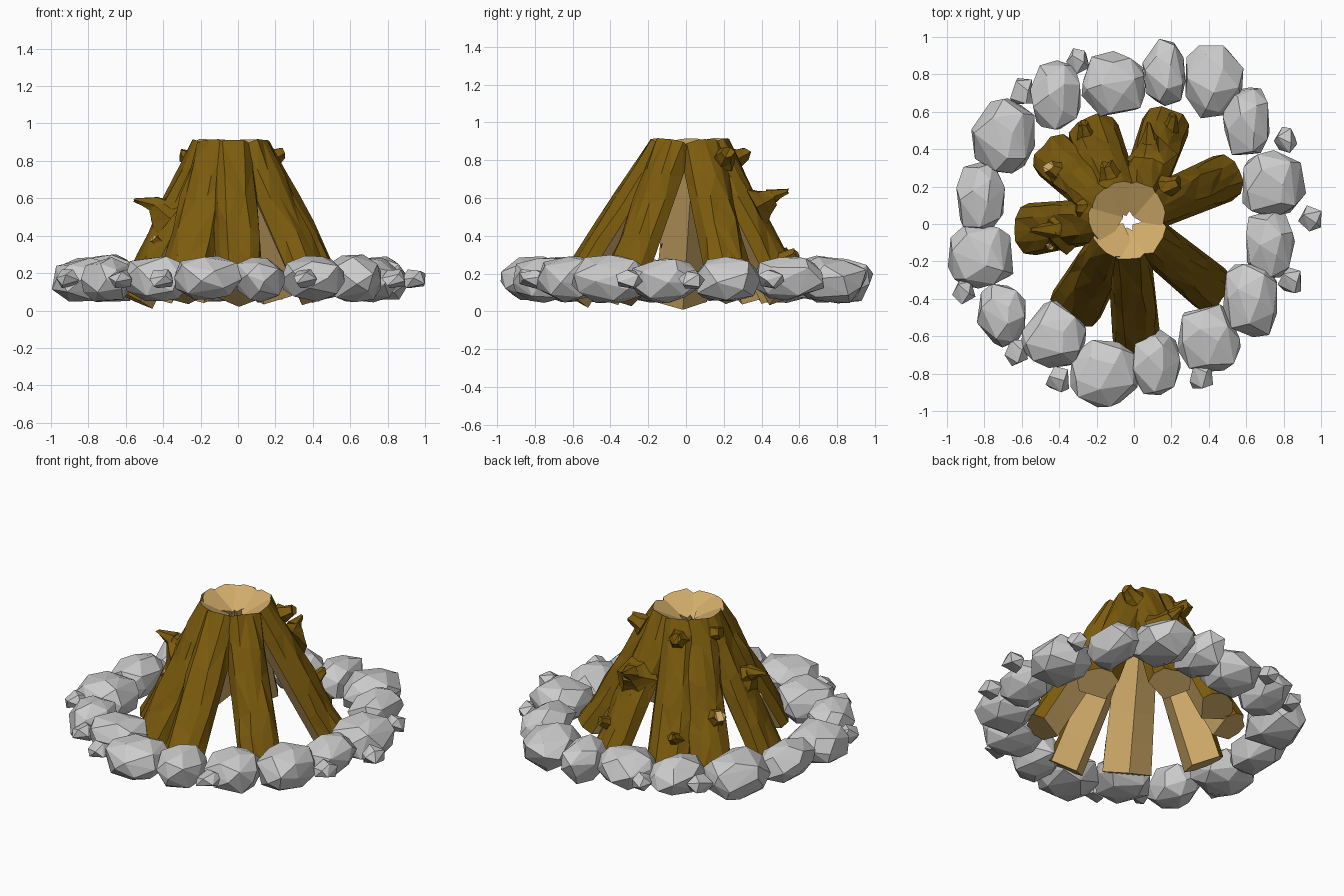
import bpy, bmesh, math, random
from mathutils import Vector, Matrix

if "Cube" in bpy.data.objects:
    bpy.data.objects.remove(bpy.data.objects["Cube"])

random.seed(7)


def material(name, rgb):
    m = bpy.data.materials.new(name)
    m.diffuse_color = (*rgb, 1)
    m.use_nodes = True
    m.node_tree.nodes["Principled BSDF"].inputs["Base Color"].default_value = m.diffuse_color
    return m


BARK = material("bark", (0.20, 0.105, 0.004))
WOOD = material("cut_wood", (0.65, 0.42, 0.145))


def finish(bm, name, mats=()):
    bmesh.ops.recalc_face_normals(bm, faces=bm.faces)
    me = bpy.data.meshes.new(name)
    bm.to_mesh(me)
    bm.free()
    for m in mats:
        me.materials.append(m)
    ob = bpy.data.objects.new(name, me)
    bpy.context.collection.objects.link(ob)
    return ob


# Stones: convex hulls of random points fitted to a given box
def stone(name, x, y, w, d, z0, z1, count):
    bm = bmesh.new()
    for i in range(count):
        h = 1 - 2 * (i + 0.5) / count
        a = i * 2.39996 + random.uniform(-0.3, 0.3)
        r = math.sqrt(1 - h * h)
        p = Vector((r * math.cos(a), r * math.sin(a), h))
        p /= max(abs(p.x), abs(p.y), abs(p.z)) ** .3    # slightly boxy boulder
        bm.verts.new(p * random.uniform(0.95, 1.05))
    bmesh.ops.rotate(bm, verts=bm.verts, matrix=Matrix.Rotation(random.uniform(-.4, .4), 3, 'X'))
    bmesh.ops.convex_hull(bm, input=bm.verts)
    loose = [v for v in bm.verts if not v.link_faces]
    bmesh.ops.delete(bm, geom=loose, context='VERTS')
    lo = [min(v.co[k] for v in bm.verts) for k in range(3)]
    hi = [max(v.co[k] for v in bm.verts) for k in range(3)]
    box = ((x - w / 2, x + w / 2), (y - d / 2, y + d / 2), (z0, z1))
    for v in bm.verts:
        for k in range(3):
            t = (v.co[k] - lo[k]) / (hi[k] - lo[k])
            v.co[k] = box[k][0] + t * (box[k][1] - box[k][0])
    return finish(bm, name)


# Ring of large stones: x, y, width, depth
big = [(-.11, .75, .34, .35), (.16, .81, .23, .36), (.43, .76, .31, .39), (.60, .55, .25, .36),
       (.75, .22, .34, .35), (.73, -.11, .26, .37), (.62, -.41, .29, .39), (.40, -.61, .34, .36),
       (.12, -.74, .26, .35), (-.16, -.80, .36, .36), (-.43, -.59, .35, .36), (-.71, -.49, .26, .34),
       (-.82, -.17, .35, .35), (-.82, .15, .26, .37), (-.70, .47, .34, .40), (-.42, .69, .27, .37)]
for i, (x, y, w, d) in enumerate(big):
    stone(f"ring_stone_{i + 1}", x, y, w, d, random.uniform(.04, .06), random.uniform(.28, .30), 24)

# Pebbles around the outside
pebbles = [(-.30, .87), (-.60, .71), (.81, .45), (.94, .03), (.83, -.30),
           (.36, -.81), (-.41, -.83), (-.63, -.69), (-.91, -.36)]
for i, (x, y) in enumerate(pebbles):
    stone(f"pebble_{i + 1}", x, y, .125, .14, .12, .22, 10)

# Split log section: across, and outward (0 = bark crown); the last point is the inner ridge
SECTION = [(-.13, -.11), (-.115, -.045), (-.06, -.005), (.0, .0), (.06, -.005),
           (.115, -.045), (.13, -.11), (.0, -.205)]
TOP_CENTRE = Vector((-.03, .02, .915))


def log(name, angle, bx, by, bz, fat):
    a = math.radians(angle)
    top = TOP_CENTRE + Vector((math.cos(a), math.sin(a), 0)) * .21
    bottom = Vector((bx, by, bz))
    axis = (top - bottom).normalized()
    out = (Vector((0, 0, 1)) - axis * axis.z).normalized()
    side = axis.cross(out)
    bm = bmesh.new()
    rings = []
    steps = 5
    n = len(SECTION)
    for s in range(steps + 1):
        t = s / steps
        centre = bottom.lerp(top, t)
        width = fat + (.88 - fat) * t
        ring = []
        for k, (u, v) in enumerate(SECTION):
            p = centre + side * u * width + out * v
            if 0 < k < 6:
                p += out * random.uniform(-.012, .010) + side * random.uniform(-.01, .01)
                if 0 < s < steps:
                    p += axis * random.uniform(-.05, .05)
            ring.append(bm.verts.new(p))
        rings.append(ring)
    for s in range(steps):
        for k in range(n):
            j = (k + 1) % n
            f = bm.faces.new((rings[s][k], rings[s][j], rings[s + 1][j], rings[s + 1][k]))
            f.material_index = 0 if k < 6 else 1
    for ring in (rings[0], rings[-1]):
        bm.faces.new(ring).material_index = 1
    bark = [f for f in bm.faces if f.material_index == 0]
    bmesh.ops.triangulate(bm, faces=bark)
    return finish(bm, name, (BARK, WOOD))


# Teepee of logs: facing angle, bottom outer point, width factor at the bottom
logs = [(-88, .02, -.69, .13, .98), (-40, .48, -.40, .13, 1), (25, .56, .28, .14, 1),
        (66, .20, .61, .13, 1), (112, -.25, .57, .13, 1.08), (142, -.49, .42, .13, 1),
        (182, -.64, -.04, .10, 1.08), (236, -.355, -.515, .13, 1.12)]
for i, args in enumerate(logs):
    log(f"log_{i + 1}", *args)


# Snapped twig stubs: root, tip, root radius, tip radius, colour of the end
def stub(name, root, tip, r0, r1, end):
    root, tip = Vector(root), Vector(tip)
    d = tip - root
    rot = d.to_track_quat('Z', 'Y').to_matrix()
    bm = bmesh.new()
    rings = []
    for t, r in ((0, r0), (.55, (r0 + r1) * .45), (1, r1)):
        ring = []
        for k in range(6):
            a = k * math.tau / 6
            q = r * random.uniform(.85, 1.15)
            lift = random.uniform(-.012, .012) if t else 0
            ring.append(bm.verts.new(root + d * t + rot @ Vector((q * math.cos(a), q * math.sin(a), lift))))
        rings.append(ring)
    for lo, hi in zip(rings, rings[1:]):
        for k in range(6):
            j = (k + 1) % 6
            bm.faces.new((lo[k], lo[j], hi[j], hi[k]))
    bm.faces.new(rings[0])
    bm.faces.new(rings[2]).material_index = end
    bmesh.ops.triangulate(bm, faces=bm.faces)
    return finish(bm, name, (BARK, WOOD))


stubs = [((-.36, -.03, .49), (-.45, -.03, .565), .13, .05, 0),     # broken branch, left
         ((-.43, -.03, .56), (-.55, -.03, .59), .05, .012, 0),
         ((.10, .36, .55), (.09, .46, .60), .13, .05, 0),          # broken branch, back
         ((.09, .44, .60), (.08, .54, .635), .05, .012, 0),
         ((-.22, .08, .80), (-.31, .08, .83), .07, .035, 0),       # knots near the top
         ((.16, .20, .80), (.24, .22, .84), .07, .035, 0),
         ((-.12, .24, .80), (-.15, .32, .84), .07, .035, 0),
         ((-.40, -.08, .35), (-.45, -.11, .39), .07, .03, 1),      # lower knots
         ((-.38, .26, .36), (-.46, .31, .42), .08, .035, 1),
         ((-.25, .46, .27), (-.27, .54, .32), .05, .025, 0),
         ((.19, .50, .27), (.21, .58, .31), .05, .025, 0)]
for i, args in enumerate(stubs):
    stub(f"twig_stub_{i + 1}", *args)
